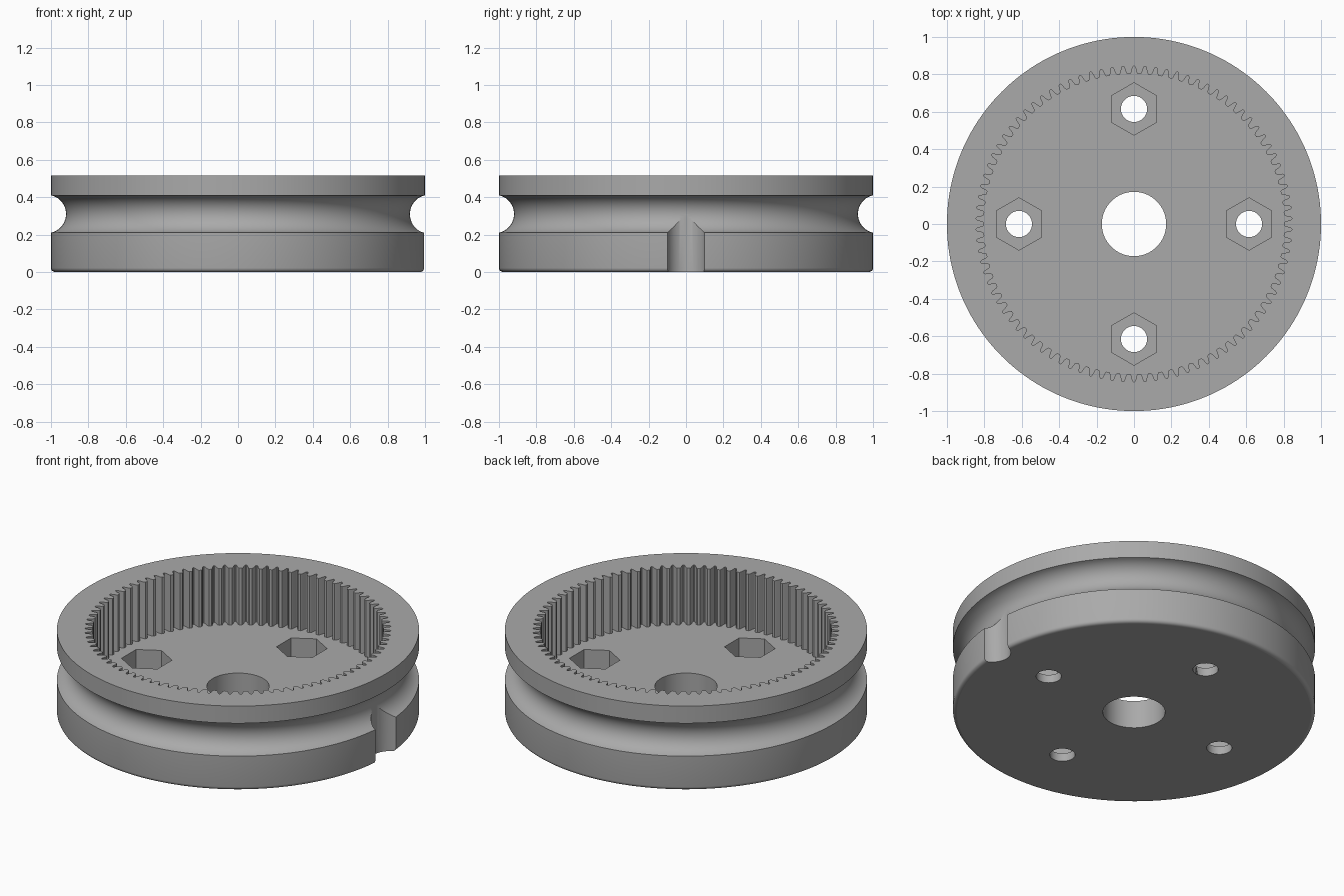
import bpy, bmesh, math
from mathutils import Matrix, Vector

cube = bpy.data.objects.get("Cube")
if cube:
    bpy.data.objects.remove(cube)

HEIGHT, FLOOR, POCKET = 0.515, 0.17, 0.05
GROOVE_Z, GROOVE_R, GROOVE_X = 0.31, 0.1025, 1.022
TEETH = 90

grey = bpy.data.materials.new("plain grey")
grey.use_nodes = True
colour = (0.4, 0.4, 0.4, 1)
grey.diffuse_color = colour
grey.node_tree.nodes["Principled BSDF"].inputs["Base Color"].default_value = colour


def new_object(name, bm):
    bmesh.ops.recalc_face_normals(bm, faces=bm.faces)
    mesh = bpy.data.meshes.new(name)
    bm.to_mesh(mesh)
    bm.free()
    mesh.materials.append(grey)
    obj = bpy.data.objects.new(name, mesh)
    bpy.context.collection.objects.link(obj)
    return obj


def polar(r, a):
    return (r * math.cos(a), r * math.sin(a))


def circle(r, count, start=0.0):
    return [polar(r, start + math.tau * i / count) for i in range(count)]


def prism(name, outline, z0, z1, centre=(0, 0)):
    """Closed upright prism over an outline."""
    bm = bmesh.new()
    verts = [bm.verts.new((x + centre[0], y + centre[1], z0)) for x, y in outline]
    base = bm.faces.new(verts)
    top = bmesh.ops.extrude_face_region(bm, geom=[base])["geom"]
    bmesh.ops.translate(bm, vec=(0, 0, z1 - z0),
                        verts=[v for v in top if isinstance(v, bmesh.types.BMVert)])
    return new_object(name, bm)


def lathe(name, profile, steps):
    """Stack of rings following (radius, height) pairs, closed by flat caps."""
    bm = bmesh.new()
    rings = [[bm.verts.new((x, y, z)) for x, y in circle(r, steps)] for r, z in profile]
    for low, high in zip(rings, rings[1:]):
        for i in range(steps):
            j = (i + 1) % steps
            bm.faces.new((low[i], low[j], high[j], high[i]))
    bm.faces.new(rings[0])
    bm.faces.new(rings[-1])
    return new_object(name, bm)


# Wheel body: rounded lower edge, rope groove, flat upper rim
fillet = 0.022
profile = []
for i in range(6):
    a = math.pi / 2 * i / 5
    profile.append((1 - fillet + fillet * math.sin(a), fillet - fillet * math.cos(a)))
half = math.acos((GROOVE_X - 1) / GROOVE_R)
for i in range(21):
    a = -half + 2 * half * i / 20
    profile.append((GROOVE_X - GROOVE_R * math.cos(a), GROOVE_Z + GROOVE_R * math.sin(a)))
profile.append((1, HEIGHT))
wheel = lathe("grooved_ring_gear_wheel", profile, 160)

# Toothed recess: each pitch has a rounded outward slot and a rounded inward tooth
gear = []
shape = [(-0.36, 0.803), (-0.25, 0.811), (-0.13, 0.838), (-0.05, 0.845),
         (0.05, 0.845), (0.13, 0.838), (0.25, 0.811), (0.36, 0.803)]
for t in range(TEETH):
    for offset, r in shape:
        gear.append(polar(r, math.pi / 2 + math.tau * (t + offset) / TEETH))
cutters = [prism("gear_recess_cutter", gear, FLOOR, HEIGHT + 0.1)]

# Centre bore, four bolt holes with hexagonal nut pockets
cutters.append(prism("centre_bore_cutter", circle(0.172, 64), -0.1, HEIGHT))
for i in range(4):
    place = polar(0.615, i * math.pi / 2)
    cutters.append(prism("bolt_hole_cutter", circle(0.07, 40), -0.1, HEIGHT, place))
    cutters.append(prism("nut_pocket_cutter", circle(0.14, 6, math.pi / 6),
                         POCKET, HEIGHT, place))

# Upright rope notch leading from the underside into the groove
cutters.append(prism("rope_notch_cutter", circle(GROOVE_R, 48), -0.1, GROOVE_Z,
                     (GROOVE_X, 0)))

for cutter in cutters:
    cutter.hide_render = True
    mod = wheel.modifiers.new(cutter.name, "BOOLEAN")
    mod.operation, mod.solver, mod.object = "DIFFERENCE", "EXACT", cutter

# Bake the cuts and drop the cutters
graph = bpy.context.evaluated_depsgraph_get()
baked = bpy.data.meshes.new_from_object(wheel.evaluated_get(graph))
wheel.modifiers.clear()
wheel.data = baked
for cutter in cutters:
    bpy.data.objects.remove(cutter)

# Smooth curved walls, crisp edges around all level faces
bpy.ops.object.select_all(action="DESELECT")
wheel.select_set(True)
bpy.context.view_layer.objects.active = wheel
bpy.ops.object.shade_smooth_by_angle(angle=math.radians(25))
bm = bmesh.new()
bm.from_mesh(wheel.data)
for face in bm.faces:
    if abs(face.normal.z) > 0.999:
        face.smooth = False
        for edge in face.edges:
            if any(abs(f.normal.z) < 0.999 for f in edge.link_faces):
                edge.smooth = False
bm.to_mesh(wheel.data)
bm.free()
